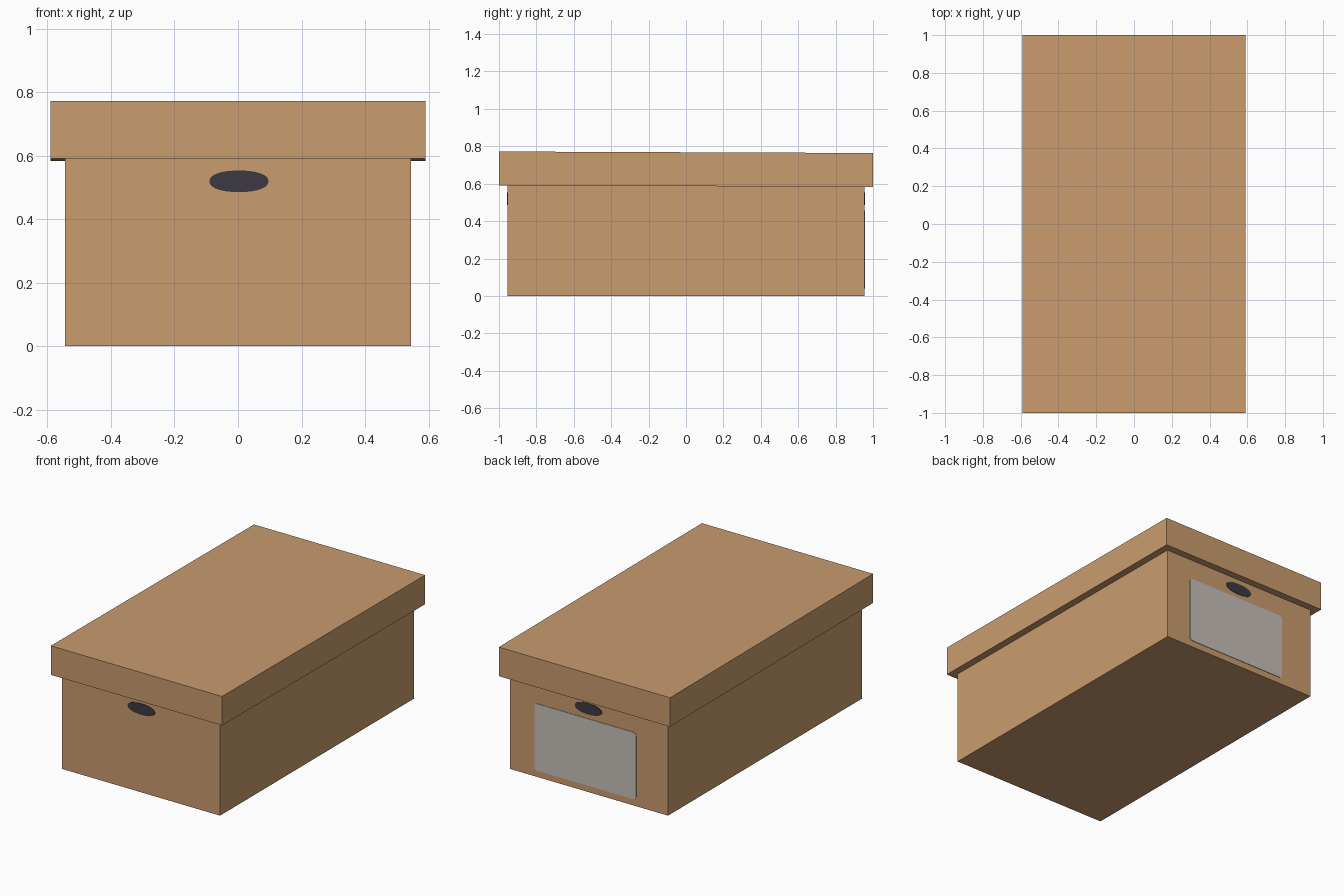
import bpy
import bmesh
from math import cos, sin, pi, copysign

cube = bpy.data.objects.get("Cube")
if cube:
    bpy.data.objects.remove(cube, do_unlink=True)


def material(name, rgb):
    m = bpy.data.materials.new(name)
    m.use_nodes = True
    m.diffuse_color = (*rgb, 1)
    bsdf = m.node_tree.nodes["Principled BSDF"]
    bsdf.inputs["Base Color"].default_value = (*rgb, 1)
    bsdf.inputs["Roughness"].default_value = 0.9
    return m


cardboard = material("cardboard", (0.584, 0.332, 0.157))
paper = material("label paper", (0.565, 0.525, 0.485))
shadow = material("dark opening", (0.047, 0.040, 0.054))


def finish(name, bm, mat):
    bmesh.ops.recalc_face_normals(bm, faces=bm.faces)
    mesh = bpy.data.meshes.new(name)
    bm.to_mesh(mesh)
    bm.free()
    mesh.materials.append(mat)
    obj = bpy.data.objects.new(name, mesh)
    bpy.context.collection.objects.link(obj)
    return obj


def box(name, half_x, half_y, z0, z1, mat, slope=0.0):
    """Box centred on the z axis; slope raises or lowers it along y."""
    bm = bmesh.new()
    bmesh.ops.create_cube(bm, size=2)
    for v in bm.verts:
        v.co.x *= half_x
        v.co.y *= half_y
        v.co.z = (z1 if v.co.z > 0 else z0) + slope * v.co.y
    return finish(name, bm, mat)


def plate(name, outline, y, side, mat, depth=0.003):
    """Thin plate lying on an end wall; side is -1 for front, 1 for back."""
    bm = bmesh.new()
    face = bm.faces.new([bm.verts.new((x, y, z)) for x, z in outline])
    out = bmesh.ops.extrude_face_region(bm, geom=[face])
    for v in out["geom"]:
        if isinstance(v, bmesh.types.BMVert):
            v.co.y += side * depth
    return finish(name, bm, mat)


def oval(cx, cz, rx, rz, power=0.9, steps=40):
    def p(t):
        return copysign(abs(t) ** power, t)
    angles = [2 * pi * i / steps for i in range(steps)]
    return [(cx + rx * p(cos(a)), cz + rz * p(sin(a))) for a in angles]


def rounded_rect(x0, x1, z0, z1, r, steps=4):
    corners = [(x1 - r, z1 - r), (x0 + r, z1 - r), (x0 + r, z0 + r), (x1 - r, z0 + r)]
    return [(cx + r * cos(a), cz + r * sin(a))
            for k, (cx, cz) in enumerate(corners)
            for a in [pi / 2 * (k + i / steps) for i in range(steps + 1)]]


# Box body and slightly tilted overhanging lid
END = 0.955
box("box_body", 0.545, END, 0, 0.70, cardboard)
box("box_lid", 0.59, 1.0, 0.587, 0.768, cardboard, slope=-0.004)

# Hand holes on both ends
for name, side in (("front_hand_hole", -1), ("back_hand_hole", 1)):
    plate(name, oval(0.003, 0.519, 0.093, 0.034), side * END, side, shadow)

# Paper label on the back end
plate("back_label", rounded_rect(-0.326, 0.374, 0.04, 0.457, 0.02), END, 1, paper)
